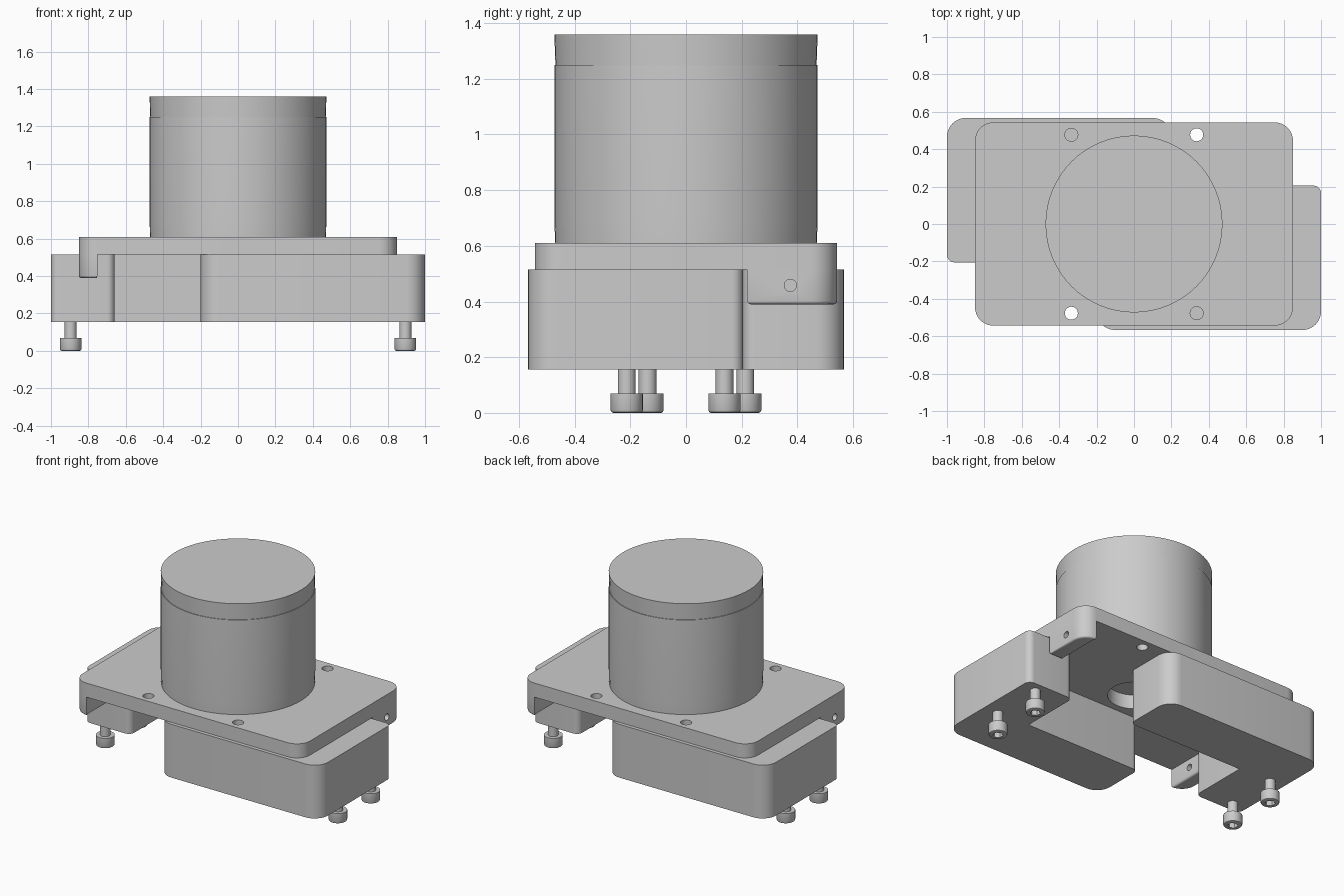
import bpy, bmesh, math
from mathutils import Vector, Matrix

if "Cube" in bpy.data.objects:
    bpy.data.objects.remove(bpy.data.objects["Cube"])

grey = bpy.data.materials.new("plain grey")
grey.diffuse_color = (0.6, 0.6, 0.6, 1)
grey.use_nodes = True
grey.node_tree.nodes["Principled BSDF"].inputs["Base Color"].default_value = grey.diffuse_color
parts = []


def finish(bm, name, helper=False):
    bmesh.ops.recalc_face_normals(bm, faces=bm.faces[:])
    me = bpy.data.meshes.new(name)
    bm.to_mesh(me)
    bm.free()
    me.materials.append(grey)
    ob = bpy.data.objects.new(name, me)
    bpy.context.collection.objects.link(ob)
    if helper:
        ob.hide_render = True
    else:
        parts.append(ob)
    return ob


def rounded(corners, seg=8):
    """Outline from (x, y, radius) right-angled corners."""
    out = []
    n = len(corners)
    for i, (x, y, r) in enumerate(corners):
        p = Vector((x, y))
        if r == 0:
            out.append(p)
            continue
        d1 = (Vector(corners[i - 1][:2]) - p).normalized()
        d2 = (Vector(corners[(i + 1) % n][:2]) - p).normalized()
        c = p + r * (d1 + d2)
        for k in range(seg + 1):
            t = math.pi / 2 * k / seg
            out.append(c - r * (d2 * math.cos(t) + d1 * math.sin(t)))
    return out


def prism(name, corners, z0, z1, sign=1, bevel=0):
    """Extruded outline; sign -1 turns it half way round z."""
    bm = bmesh.new()
    f = bm.faces.new([bm.verts.new((sign * p.x, sign * p.y, z0)) for p in rounded(corners)])
    up = bmesh.ops.extrude_face_region(bm, geom=[f], use_keep_orig=True)["geom"]
    bmesh.ops.translate(bm, verts=[v for v in up if isinstance(v, bmesh.types.BMVert)],
                        vec=(0, 0, z1 - z0))
    bmesh.ops.recalc_face_normals(bm, faces=bm.faces[:])
    if bevel:
        low = [e for e in bm.edges if all(abs(v.co.z - z0) < 1e-5 for v in e.verts)]
        bmesh.ops.bevel(bm, geom=low, offset=bevel, segments=3, profile=0.5, affect='EDGES')
    return finish(bm, name)


def lathe(name, profile, x=0, y=0, seg=48):
    """Closed solid turned round z from (radius, z) points."""
    bm = bmesh.new()
    rings = [[bm.verts.new((x + r * math.cos(2 * math.pi * i / seg),
                            y + r * math.sin(2 * math.pi * i / seg), z))
              for i in range(seg)] for r, z in profile]
    for a, b in zip(rings, rings[1:]):
        for i in range(seg):
            j = (i + 1) % seg
            bm.faces.new((a[i], a[j], b[j], b[i]))
    bm.faces.new(rings[0])
    bm.faces.new(rings[-1])
    return finish(bm, name)


def cut(ob, rods):
    """Subtract rods given as (centre, radius, length, axis, sides)."""
    bm = bmesh.new()
    for c, r, length, axis, sides in rods:
        m = Matrix.Translation(c)
        if axis == 'X':
            m = m @ Matrix.Rotation(math.pi / 2, 4, 'Y')
        bmesh.ops.create_cone(bm, cap_ends=True, segments=sides, radius1=r, radius2=r,
                              depth=length, matrix=m)
    tool = finish(bm, "hole_cutter", helper=True)
    mod = ob.modifiers.new("holes", 'BOOLEAN')
    mod.operation = 'DIFFERENCE'
    mod.solver = 'EXACT'
    mod.object = tool
    bpy.context.view_layer.objects.active = ob
    bpy.ops.object.modifier_apply(modifier=mod.name)
    bpy.data.objects.remove(tool)


# Top plate with centre bore and four corner holes
PX, PY, PR = 0.85, 0.543, 0.097
plate = prism("top_plate", [(-PX, -PY, PR), (PX, -PY, PR), (PX, PY, PR), (-PX, PY, PR)], 0.515, 0.61)
cut(plate, [((0, 0, 0.55), 0.16, 0.3, 'Z', 40)] +
    [((sx * 0.335, sy * 0.477, 0.55), 0.035, 0.3, 'Z', 20) for sx in (-1, 1) for sy in (-1, 1)])

for side, s in (("right", 1), ("left", -1)):
    # L-shaped jaw block
    prism(side + "_jaw_block",
          [(-0.2, -0.567, 0.1), (1, -0.567, 0.1), (1, 0.205, 0.04),
           (0.66, 0.205, 0.04), (0.66, -0.205, 0), (-0.2, -0.205, 0.04)], 0.155, 0.515, s)
    # Lug hanging from the plate corner, with a cross hole
    lug = prism(side + "_plate_lug",
                [(0.752, 0.22, 0), (PX, 0.22, 0), (PX, PY, PR), (0.752, PY, 0)],
                0.39, 0.515, s, bevel=0.012)
    cut(lug, [((s * 0.8, s * 0.375, 0.458), 0.022, 0.3, 'X', 20)])
    # Two socket-head screws under each block
    for n, y in enumerate((-0.213, 0.138)):
        x, y = s * 0.895, s * y
        screw = lathe(f"{side}_screw_{n + 1}",
                      [(0.048, 0), (0.055, 0.003), (0.058, 0.01), (0.058, 0.07),
                       (0.032, 0.07), (0.032, 0.155)], x, y, 28)
        cut(screw, [((x, y, 0), 0.032, 0.07, 'Z', 6)])

# Large drum on the plate
lathe("drum", [(0.47, 0.61), (0.473, 0.695), (0.473, 1.25), (0.469, 1.2502), (0.473, 1.36)], seg=64)

# Smooth curved walls, keep hard edges
bpy.ops.object.select_all(action='DESELECT')
for ob in parts:
    ob.select_set(True)
bpy.context.view_layer.objects.active = parts[0]
bpy.ops.object.shade_smooth_by_angle(angle=math.radians(32))
